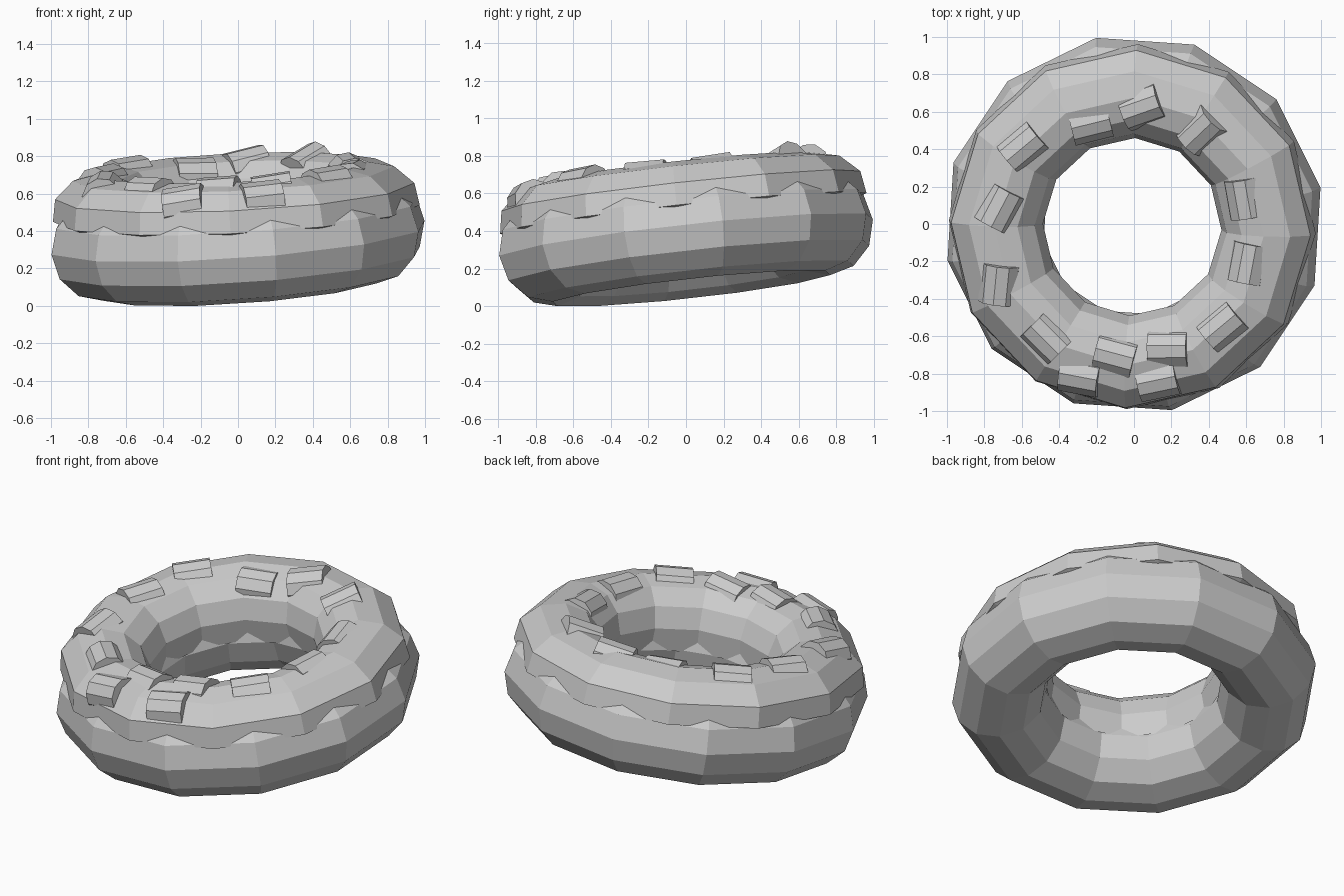
import bpy, bmesh, math
from mathutils import Matrix, Vector

if "Cube" in bpy.data.objects:
    bpy.data.objects.remove(bpy.data.objects["Cube"])

# Whole ring is tilted: back and right side raised
TILT = Matrix.Translation((0, 0, 0.35)) @ Vector((0, 0, 1)).rotation_difference(
    Vector((-0.07, -0.11, 1)).normalized()).to_matrix().to_4x4()


def finish(name, bm):
    bmesh.ops.recalc_face_normals(bm, faces=bm.faces)
    bm.transform(TILT)
    me = bpy.data.meshes.new(name)
    bm.to_mesh(me)
    bm.free()
    ob = bpy.data.objects.new(name, me)
    bpy.context.collection.objects.link(ob)
    return ob


def ring(name, profile, turn, closed, lean=0.0, n=12):
    """Sweep a (radius, height) profile around the z axis in n steps."""
    bm = bmesh.new()
    grid = []
    for i in range(n):
        a = math.radians(turn + 360 / n * i)
        grid.append([bm.verts.new((r * math.cos(a), r * math.sin(a),
                                   h - lean * r * math.cos(a))) for r, h in profile])
    m = len(profile)
    for i in range(n):
        A, B = grid[i], grid[(i + 1) % n]
        for j in range(m if closed else m - 1):
            k = (j + 1) % m
            bm.faces.new((A[j], B[j], B[k], A[k]))
    return finish(name, bm)


# Dough ring: 12-sided round section
ring("dough", [(0.757 + 0.263 * math.cos(math.radians(30 * j)),
                0.272 * math.sin(math.radians(30 * j))) for j in range(12)], 11.3, True)

# Icing: thick shell with a lip standing proud of the dough
ICING = [(0.90, 0.10), (0.982, 0.13), (0.962, 0.25), (0.86, 0.345), (0.72, 0.376),
         (0.60, 0.345), (0.515, 0.26), (0.478, 0.14), (0.50, 0.0)]
ring("icing", ICING, -2, False, lean=0.02)

# Sprinkles: (x, y, heading in degrees) as seen from above
SPRINKLES = [(-0.59, 0.41, 40), (-0.22, 0.50, 10), (0.05, 0.61, 22), (0.36, 0.49, 45),
             (0.57, 0.13, 98), (0.59, -0.21, 80), (0.47, -0.55, 40), (0.18, -0.66, 0),
             (-0.10, -0.70, -15), (-0.47, -0.62, 135), (-0.73, -0.33, 83), (-0.71, 0.08, 62),
             (-0.30, -0.86, -5), (0.13, -0.88, 13)]
IR, Ir, Iz, IH = 0.722, 0.245, 0.245, 0.128
for k, (x, y, deg) in enumerate(SPRINKLES):
    x, y = x + 0.02, y + 0.04
    rho, a = math.hypot(x, y), math.atan2(y, x)
    c = max(-0.9, min(0.9, (rho - IR) / Ir))
    s = math.sqrt(1 - c * c)
    nrm = Vector((c * math.cos(a), c * math.sin(a), s))
    pos = Vector((x, y, IH + Iz * s - 0.02 * x)) - nrm * 0.068
    d = Vector((math.cos(math.radians(deg)), math.sin(math.radians(deg)), 0))
    d = (d - nrm * d.dot(nrm)).normalized()
    frame = Matrix((nrm.cross(d), nrm, d)).transposed().to_4x4()
    bm = bmesh.new()
    bmesh.ops.create_cone(bm, cap_ends=True, segments=10, radius1=0.107, radius2=0.107, depth=0.21)
    bm.transform(Matrix.Translation(pos) @ frame)
    finish(f"sprinkle_{k + 1}", bm)

# Rest on the ground
obs = list(bpy.context.scene.objects)
low = min(v.co.z for o in obs for v in o.data.vertices)
for o in obs:
    o.data.transform(Matrix.Translation((0, 0, -low)))
